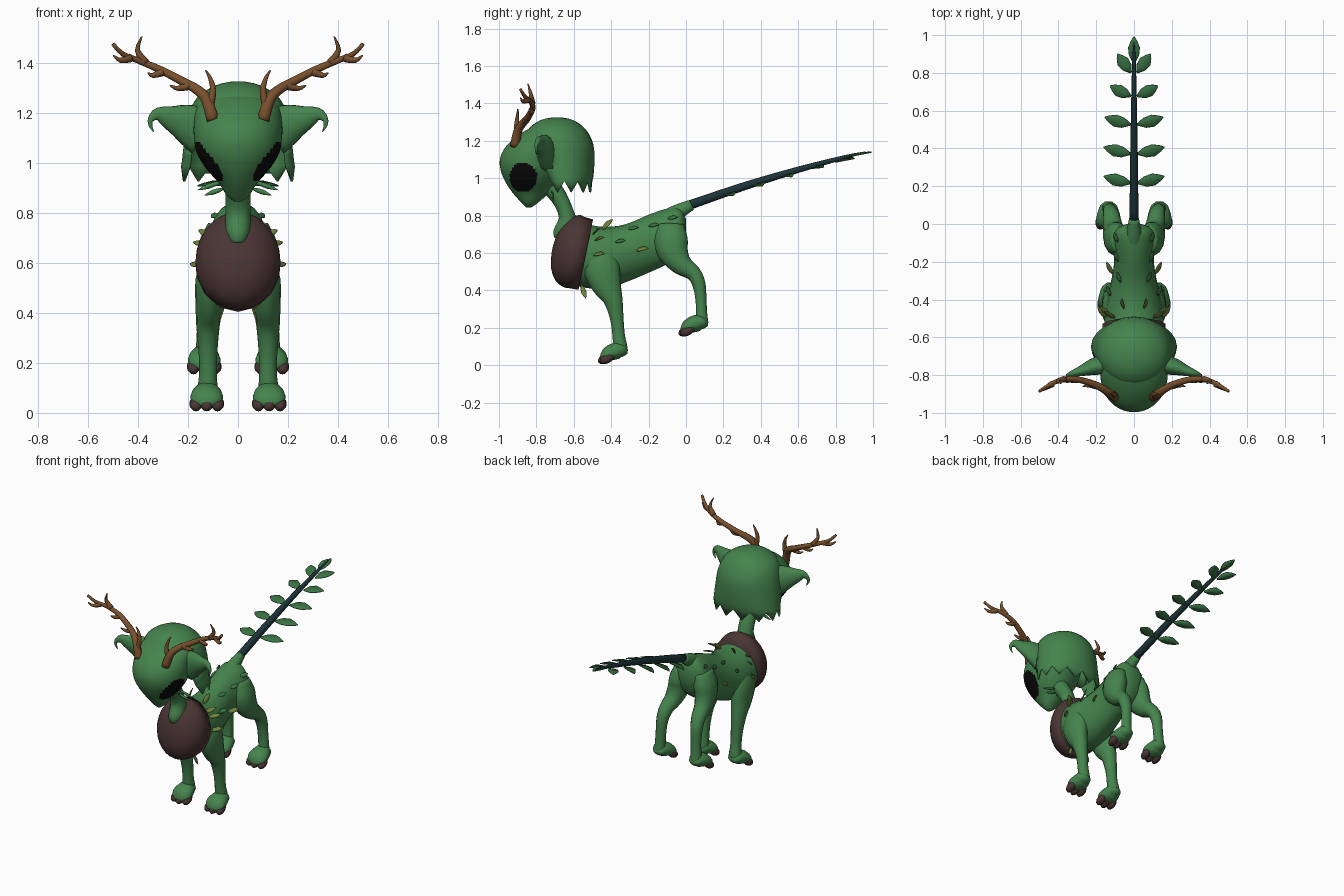
import bpy, bmesh
from math import sin, cos, pi
from mathutils import Vector, Matrix

cube = bpy.data.objects.get("Cube")
if cube:
    bpy.data.objects.remove(cube, do_unlink=True)


def material(name, *rgb):
    m = bpy.data.materials.new(name)
    m.use_nodes = True
    m.diffuse_color = (*rgb, 1)
    m.node_tree.nodes["Principled BSDF"].inputs["Base Color"].default_value = (*rgb, 1)
    return m


GREEN = material("body green", .06, .23, .075)
BROWN = material("dark brown", .068, .036, .034)
BLACK = material("eye black", .003, .003, .003)
ANTLER = material("antler brown", .19, .08, .026)
STEM = material("dark teal stem", .012, .034, .04)
LEAF = material("leaf green", .045, .18, .06)
OLIVE = material("olive leaf", .15, .22, .045)
X, Y, Z = Vector((1, 0, 0)), Vector((0, 1, 0)), Vector((0, 0, 1))


def finish(name, bm, mats, mirror=False, thick=0):
    bmesh.ops.recalc_face_normals(bm, faces=bm.faces)
    for f in bm.faces:
        f.smooth = True
    mesh = bpy.data.meshes.new(name)
    bm.to_mesh(mesh)
    bm.free()
    ob = bpy.data.objects.new(name, mesh)
    bpy.context.collection.objects.link(ob)
    for m in mats:
        mesh.materials.append(m)
    if thick:
        mod = ob.modifiers.new("thickness", 'SOLIDIFY')
        mod.thickness = thick
    if mirror:
        mod = ob.modifiers.new("mirror", 'MIRROR')
        mod.use_mirror_merge = False
    return ob


def spline(rings, steps):
    """Smoothly resample rings of (x, y, z, side radius, other radius)."""
    r = [Vector(p) for p in rings]
    r = [r[0]] + r + [r[-1]]
    out = []
    for a, b, c, d in zip(r, r[1:], r[2:], r[3:]):
        for k in range(steps):
            t = k / steps
            out.append(b + (c - a) * (t / 2) + (a * 2 - b * 5 + c * 4 - d) * (t * t / 2)
                       + (b * 3 - a - c * 3 + d) * (t ** 3 / 2))
    return out + [r[-1]]


def add_tube(bm, rings, sides, steps, ref, axis=None, jag=0, cap_end=True):
    pts = spline(rings, steps)
    loops = []
    for i, p in enumerate(pts):
        t = axis or (pts[min(i + 1, len(pts) - 1)].xyz - pts[max(i - 1, 0)].xyz)
        t = t.normalized()
        side = (ref - t * ref.dot(t)).normalized()
        up = t.cross(side)
        loop = []
        for k in range(sides):
            w = 2 * pi * k / sides
            v = p.xyz + side * cos(w) * max(p[3], .001) + up * sin(w) * max(p[4], .001)
            if jag and i == len(pts) - 1 and k % 2:
                v += t * jag
            loop.append(bm.verts.new(v))
        loops.append(loop)
    for a, b in zip(loops, loops[1:]):
        for k in range(sides):
            n = (k + 1) % sides
            bm.faces.new((a[k], a[n], b[n], b[k]))
    bm.faces.new(loops[0])
    if cap_end:
        bm.faces.new(loops[-1])


def tube(name, mat, rings, sides=14, steps=3, ref=X, mirror=False, **kw):
    bm = bmesh.new()
    add_tube(bm, rings, sides, steps, ref, **kw)
    return finish(name, bm, [mat], mirror)


def add_leaf(bm, base, direction, normal, length, width):
    """Folded pointed leaf plate."""
    base, d = Vector(base), Vector(direction).normalized()
    s = d.cross(Vector(normal)).normalized()
    n = s.cross(d)
    rows = []
    for t, w in ((0, .12), (.3, .85), (.6, 1), (.85, .5), (1, .03)):
        mid = base + d * t * length
        e = s * w * width / 2
        lift = n * w * width * .15
        rows.append([bm.verts.new(q) for q in (mid - e + lift, mid, mid + e + lift)])
    for a, b in zip(rows, rows[1:]):
        for k in (0, 1):
            bm.faces.new((a[k], a[k + 1], b[k + 1], b[k]))


# Torso, neck and tail root
tube("torso", GREEN, [
    (0, -.70, .62, .02, .03), (0, -.68, .62, .07, .09), (0, -.63, .61, .135, .165),
    (0, -.54, .585, .155, .17), (0, -.43, .575, .15, .165), (0, -.32, .6, .125, .155),
    (0, -.2, .65, .105, .155), (0, -.1, .69, .115, .148), (0, -.03, .72, .1, .12),
    (0, 0, .73, .04, .05)], sides=20, axis=Y)
tube("neck", GREEN, [
    (0, -.635, .68, .04, .07), (0, -.635, .72, .052, .075), (0, -.637, .8, .05, .045),
    (0, -.68, .9, .05, .046), (0, -.76, 1, .06, .06)])
tube("tail_root", GREEN, [
    (0, -.13, .75, .06, .07), (0, -.05, .815, .042, .045), (0, .03, .858, .026, .029)])

# Fluffy chest bib with a ragged back edge
tube("chest_bib", BROWN, [
    (0, -.715, .62, .02, .02), (0, -.70, .62, .085, .105), (0, -.66, .615, .14, .17),
    (0, -.61, .61, .167, .198), (0, -.575, .6, .17, .192)],
    sides=28, axis=Vector((0, .97, -.2)).normalized(), jag=.04)

# Head, with the eyes marked on its surface
bm = bmesh.new()
add_tube(bm, [
    (0, -.84, .845, .015, .015), (0, -.835, .87, .045, .045), (0, -.83, .92, .078, .095),
    (0, -.825, .98, .13, .14), (0, -.82, 1.04, .165, .17), (0, -.81, 1.1, .176, .185),
    (0, -.79, 1.16, .176, .18), (0, -.75, 1.22, .165, .16), (0, -.72, 1.27, .12, .11),
    (0, -.7, 1.3, .04, .04)], 72, 7, X, Z)
for f in bm.faces:
    c = f.calc_center_median()
    if abs(c.x) > .04 and ((c.y + .87) / .073) ** 2 + ((c.z - 1.005) / .08) ** 2 < 1:
        f.material_index = 1
finish("head", bm, [GREEN, BLACK])

# Hair cap, open around the face
bm = bmesh.new()
add_tube(bm, [
    (0, -.69, 1.326, .02, .02), (0, -.69, 1.31, .09, .09), (0, -.69, 1.26, .165, .155),
    (0, -.68, 1.18, .2, .185), (0, -.67, 1.08, .216, .18), (0, -.655, 1.01, .224, .16),
    (0, -.65, .985, .228, .148)], 24, 3, X, -Z, jag=.06, cap_end=False)
front = [f for f in bm.faces
         if f.calc_center_median().y < -.73 and f.calc_center_median().z < 1.12]
bmesh.ops.delete(bm, geom=front, context='FACES')
finish("hair", bm, [GREEN], thick=.01)

# Wisps below the cheeks
bm = bmesh.new()
for z, reach in ((.93, .12), (.9, .09)):
    add_leaf(bm, (.05, -.72, z), (1, .1, -.35), Y, reach, .02)
finish("cheek_wisps", bm, [GREEN], True, .004)

# Ears with drooping curled tips
tube("ear", GREEN, [
    (.14, -.74, 1.125, .055, .1), (.21, -.755, 1.16, .045, .078), (.27, -.775, 1.18, .03, .05),
    (.32, -.79, 1.195, .018, .027), (.348, -.8, 1.175, .01, .013), (.35, -.8, 1.15, .007, .008),
    (.338, -.8, 1.125, .002, .002)], ref=Y, mirror=True)


# Antlers: a main beam and tapering tines
def tapered(points, r0, r1):
    n = len(points) - 1
    return [(*p, r0 + (r1 - r0) * i / n, r0 + (r1 - r0) * i / n) for i, p in enumerate(points)]


bm = bmesh.new()
beam = [(.1, -.915, 1.17), (.125, -.9, 1.25), (.16, -.875, 1.29), (.22, -.845, 1.325),
        (.316, -.82, 1.375), (.4, -.83, 1.41), (.46, -.86, 1.435), (.5, -.885, 1.475)]
tines = [
    [(.115, -.905, 1.22), (.1, -.905, 1.29), (.112, -.9, 1.34), (.13, -.9, 1.37)],
    [(.19, -.86, 1.31), (.24, -.855, 1.298), (.272, -.86, 1.31)],
    [(.3, -.825, 1.365), (.34, -.83, 1.35), (.36, -.84, 1.36)],
    [(.37, -.822, 1.4), (.402, -.83, 1.45), (.385, -.845, 1.505)],
    [(.43, -.845, 1.42), (.47, -.87, 1.41), (.498, -.885, 1.43)]]
add_tube(bm, tapered(beam, .026, .008), 10, 3, Y)
for t in tines:
    add_tube(bm, tapered(t, .018, .003), 8, 3, Y)
finish("antlers", bm, [ANTLER], True)

# Legs
tube("front_leg", GREEN, [
    (.095, -.47, .6, .05, .08), (.11, -.455, .53, .06, .1), (.115, -.425, .43, .055, .082),
    (.12, -.39, .35, .047, .053), (.12, -.37, .25, .038, .037), (.12, -.36, .16, .035, .034),
    (.122, -.35, .09, .04, .038), (.122, -.345, .065, .025, .02)], mirror=True)
tube("hind_leg", GREEN, [
    (.075, -.08, .75, .045, .07), (.09, -.08, .68, .064, .09), (.1, -.07, .61, .064, .085),
    (.11, -.025, .54, .055, .06), (.12, .04, .492, .045, .042), (.127, .07, .43, .038, .036),
    (.13, .08, .35, .034, .03), (.133, .083, .28, .034, .031), (.135, .085, .23, .034, .034),
    (.135, .09, .21, .025, .02)], mirror=True)


# Paws sloping down to three dark toes
def paw(name, x, y, z):
    shape = [(-.312, .073, .02, .012), (-.33, .076, .042, .03), (-.36, .08, .055, .045),
             (-.41, .064, .066, .042), (-.44, .042, .055, .026), (-.455, .03, .02, .01)]
    tube(name, GREEN, [(x, y + dy, z + dz, a, b) for dy, dz, a, b in shape], mirror=True)
    bm = bmesh.new()
    for k in (-1, 0, 1):
        place = Matrix.Translation((x + k * .043, y - .432 + abs(k) * .01, z + .036))
        tilt = Matrix.Rotation(.5, 4, 'X')
        size = Matrix.Diagonal((.027, .042, .025, 1))
        bmesh.ops.create_uvsphere(bm, u_segments=10, v_segments=8, radius=1,
                                  matrix=place @ tilt @ size)
    finish(name + "_toes", bm, [BROWN], True)


paw("front_paw", .125, 0, 0)
paw("hind_paw", .135, .43, .148)


# Tail stem with paired leaves
def tail_z(y):
    return .85 + .365 * y - .065 * y * y


tube("tail_stem", STEM, [
    (0, y, tail_z(y), r, r * 1.1)
    for y, r in ((0, .024), (.3, .021), (.6, .016), (.85, .01), (.96, .003))], sides=10)
bm = bmesh.new()
for y, length, lean in ((.215, .15, .25), (.37, .15, .25), (.525, .145, .28),
                        (.675, .125, .5), (.8, .125, 1.4)):
    add_leaf(bm, (.016, y, tail_z(y) - .012), (1, lean, lean * .25 - .08), (0, -.3, 1),
             length, .065)
finish("tail_leaves", bm, [LEAF], True, .005)
bm = bmesh.new()
add_leaf(bm, (0, .85, tail_z(.85)), (0, 1, .2), Z, .145, .06)
finish("tail_tip_leaf", bm, [LEAF], False, .005)

# Small leaflets sprouting from the coat
bm = bmesh.new()
for base, d in (((.098, -.5, .7), (.9, .6, .5)), ((.145, -.5, .59), (.6, .8, .1)),
                ((.12, -.49, .67), (.8, .7, .2)), ((.108, -.27, .615), (.5, .9, .15)),
                ((.055, -.45, .725), (.1, .6, .6)), ((.05, -.56, .43), (.2, .2, -.6))):
    add_leaf(bm, base, d, X + Z, .08, .03)
finish("olive_leaflets", bm, [OLIVE], True, .004)
bm = bmesh.new()
for base in ((.07, -.31, .73), (.083, -.2, .745), (.085, -.1, .785), (.125, -.38, .66)):
    add_leaf(bm, base, (.35, .9, .15), X + Z, .06, .025)
finish("green_leaflets", bm, [LEAF], True, .004)
